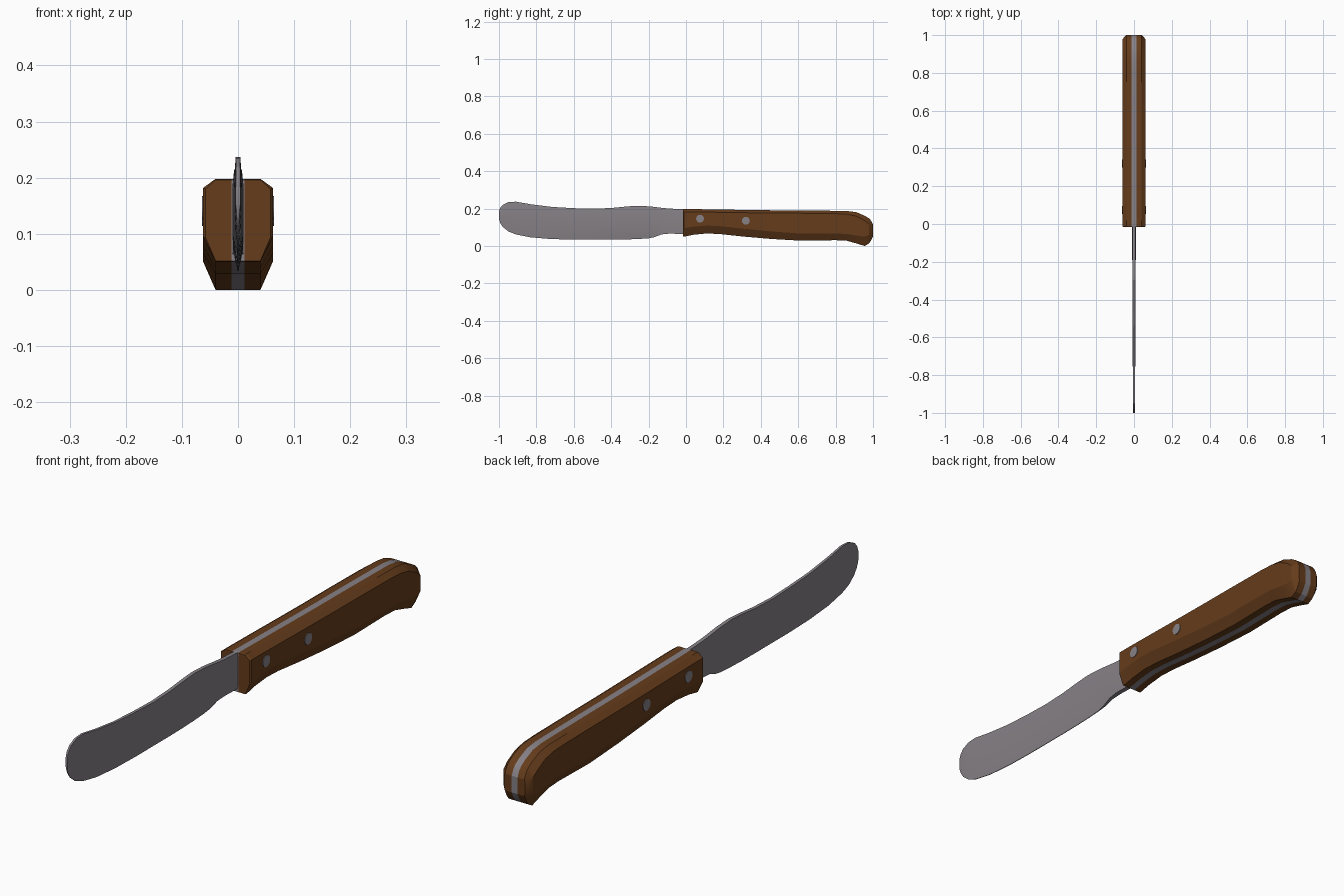
import bpy, bmesh
from math import radians


def material(name, rgb):
    m = bpy.data.materials.new(name)
    m.diffuse_color = (*rgb, 1)
    return m


WOOD = material("wood", (0.13, 0.045, 0.011))
STEEL = material("steel", (0.24, 0.22, 0.24))


def loft(name, sections, mat):
    """Skin a row of equal-length closed sections and cap both ends."""
    bm = bmesh.new()
    rings = [[bm.verts.new(p) for p in s] for s in sections]
    n = len(rings[0])
    for a, b in zip(rings, rings[1:]):
        for i in range(n):
            j = (i + 1) % n
            bm.faces.new((a[i], a[j], b[j], b[i]))
    bm.faces.new(rings[0])
    bm.faces.new(rings[-1])
    bmesh.ops.recalc_face_normals(bm, faces=bm.faces)
    me = bpy.data.meshes.new(name)
    bm.to_mesh(me)
    bm.free()
    me.materials.append(mat)
    ob = bpy.data.objects.new(name, me)
    bpy.context.collection.objects.link(ob)
    finish(ob)
    return ob


def finish(ob):
    bpy.ops.object.select_all(action='DESELECT')
    ob.select_set(True)
    bpy.context.view_layer.objects.active = ob
    bpy.ops.object.shade_smooth_by_angle(angle=radians(20))


# Handle stations: y, top z, bottom z, half width, top chamfer, bottom chamfer
handle = [
    (-0.015, 0.196, 0.052, 0.058, 0.016, 0.042),
    (-0.010, 0.198, 0.050, 0.062, 0.016, 0.045),
    (0.04, 0.197, 0.060, 0.062, 0.015, 0.043),
    (0.11, 0.196, 0.067, 0.062, 0.015, 0.042),
    (0.18, 0.195, 0.064, 0.062, 0.015, 0.042),
    (0.30, 0.193, 0.051, 0.062, 0.015, 0.042),
    (0.45, 0.191, 0.038, 0.062, 0.015, 0.040),
    (0.62, 0.190, 0.028, 0.062, 0.015, 0.038),
    (0.80, 0.188, 0.031, 0.062, 0.015, 0.036),
    (0.86, 0.187, 0.028, 0.062, 0.017, 0.036),
    (0.91, 0.181, 0.014, 0.062, 0.021, 0.042),
    (0.955, 0.162, 0.000, 0.062, 0.026, 0.050),
    (0.978, 0.148, 0.013, 0.060, 0.030, 0.045),
    (0.99, 0.135, 0.030, 0.052, 0.026, 0.034),
    (1.00, 0.113, 0.052, 0.043, 0.012, 0.012),
]
T = 0.012  # half thickness of the steel core

# Full-length steel core of the handle
loft("tang", [[(-T, y, t), (T, y, t), (T, y, b), (-T, y, b)]
              for y, t, b, *_ in handle], STEEL)

# Chamfered wooden scales, one each side
for side, s in (("right", 1), ("left", -1)):
    loft(side + "_handle_scale",
         [[(s * T, y, t), (s * min(w, 0.040), y, t), (s * w, y, t - ct),
           (s * w, y, b + cb), (s * min(w, 0.040), y, b), (s * T, y, b)]
          for y, t, b, w, ct, cb in handle], WOOD)

# Blade stations: y, top z, bottom z, half thickness, edge half thickness
blade = [
    (0.00, 0.196, 0.064, 0.0100, 0.0095),
    (-0.09, 0.200, 0.066, 0.0098, 0.0090),
    (-0.13, 0.204, 0.062, 0.0096, 0.0070),
    (-0.17, 0.209, 0.047, 0.0094, 0.0040),
    (-0.20, 0.212, 0.041, 0.0092, 0.0015),
    (-0.26, 0.215, 0.037, 0.0090, 0.0012),
    (-0.32, 0.211, 0.035, 0.0087, 0.0012),
    (-0.40, 0.203, 0.034, 0.0084, 0.0012),
    (-0.50, 0.199, 0.034, 0.0080, 0.0012),
    (-0.60, 0.202, 0.034, 0.0075, 0.0012),
    (-0.72, 0.209, 0.037, 0.0068, 0.0012),
    (-0.83, 0.223, 0.046, 0.0062, 0.0012),
    (-0.91, 0.237, 0.062, 0.0056, 0.0012),
    (-0.95, 0.234, 0.078, 0.0053, 0.0012),
    (-0.98, 0.220, 0.102, 0.0050, 0.0015),
    (-0.994, 0.203, 0.124, 0.0048, 0.0020),
    (-1.00, 0.186, 0.143, 0.0045, 0.0030),
]
sections = []
for y, t, b, w, e in blade:
    h = t - b
    half = [(0.75 * w, t), (w, t - 0.12 * h), (w, b + 0.30 * h), (e, b)]
    sections.append([(x, y, z) for x, z in half] +
                    [(-x, y, z) for x, z in reversed(half)])
loft("blade", sections, STEEL)

# Rivets passing through the handle
for name, y, z in (("front_rivet", 0.075, 0.146), ("rear_rivet", 0.32, 0.135)):
    bpy.ops.mesh.primitive_cylinder_add(
        vertices=16, radius=0.021, depth=0.129,
        location=(0, y, z), rotation=(0, radians(90), 0))
    ob = bpy.context.object
    ob.name = name
    ob.data.materials.append(STEEL)
    finish(ob)
